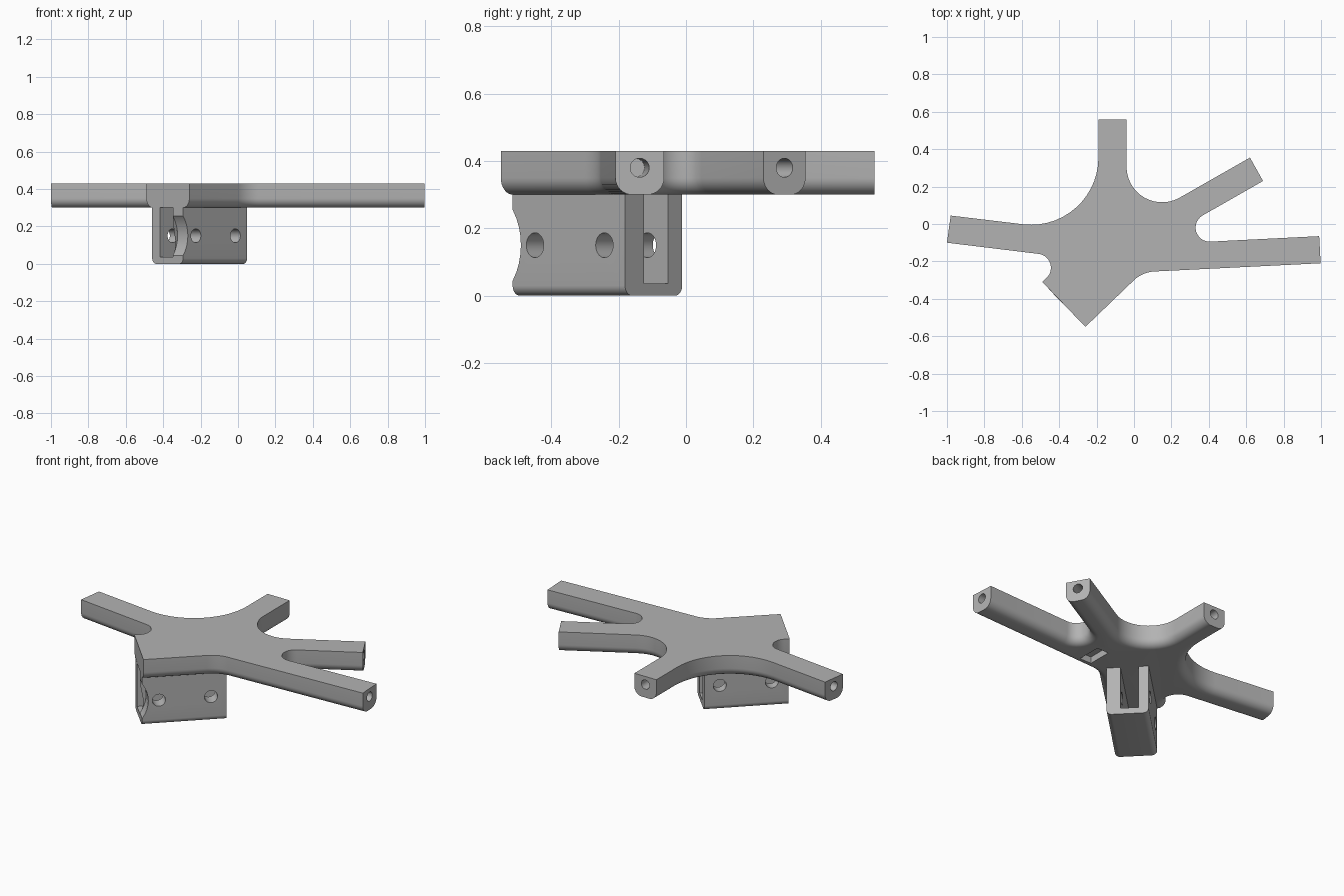
import bpy, bmesh
from math import radians, cos, sin, tan, atan2, pi
from mathutils import Vector, Matrix

cube = bpy.data.objects.get("Cube")
if cube:
    bpy.data.objects.remove(cube)

grey = bpy.data.materials.new("plain_grey")
grey.use_nodes = True
GREY = (0.45, 0.45, 0.45, 1)
grey.diffuse_color = GREY
grey.node_tree.nodes["Principled BSDF"].inputs["Base Color"].default_value = GREY


def rounded(corners, steps=14):
    """Outline from (x, y, radius) corners, each rounded by its radius."""
    pts = []
    for i, (x, y, r) in enumerate(corners):
        p = Vector((x, y))
        if not r:
            pts.append(p)
            continue
        a = (Vector(corners[i - 1][:2]) - p).normalized()
        b = (Vector(corners[(i + 1) % len(corners)][:2]) - p).normalized()
        half = a.angle(b) / 2
        centre = p + (a + b).normalized() * r / sin(half)
        start = p + a * r / tan(half) - centre
        end = p + b * r / tan(half) - centre
        turn = start.angle_signed(end)
        for k in range(steps + 1):
            t = -turn * k / steps
            pts.append(centre + Matrix.Rotation(t, 2) @ start)
    return pts


def make_object(name, bm, matrix=Matrix()):
    bmesh.ops.recalc_face_normals(bm, faces=bm.faces)
    mesh = bpy.data.meshes.new(name)
    bm.to_mesh(mesh)
    bm.free()
    mesh.transform(matrix)
    mesh.materials.append(grey)
    obj = bpy.data.objects.new(name, mesh)
    bpy.context.collection.objects.link(obj)
    return obj


def prism(points, low, high):
    bm = bmesh.new()
    face = bm.faces.new([bm.verts.new((p.x, p.y, low)) for p in points])
    top = bmesh.ops.extrude_face_region(bm, geom=[face])["geom"]
    bmesh.ops.translate(bm, vec=(0, 0, high - low),
                        verts=[v for v in top if isinstance(v, bmesh.types.BMVert)])
    return bm


def cylinder(name, centre, direction, radius, length):
    bm = bmesh.new()
    bmesh.ops.create_cone(bm, cap_ends=True, segments=40, radius1=radius,
                          radius2=radius, depth=length)
    turn = Vector(direction).to_track_quat("Z", "Y").to_matrix().to_4x4()
    return make_object(name, bm, Matrix.Translation(centre) @ turn)


def finish(obj, cutters):
    """Cut the holes, then shade."""
    bpy.ops.object.select_all(action="DESELECT")
    bpy.context.view_layer.objects.active = obj
    obj.select_set(True)
    for cutter in cutters:
        mod = obj.modifiers.new("cut", "BOOLEAN")
        mod.operation = "DIFFERENCE"
        mod.solver = "EXACT"
        mod.object = cutter
        bpy.ops.object.modifier_apply(modifier=mod.name)
        bpy.data.objects.remove(cutter)
    bpy.ops.object.shade_smooth_by_angle(angle=radians(30))


# Branching plate: each arm end is a pair of sharp corners
BOTTOM, TOP = 0.30, 0.43
outline = [
    (-0.26, -0.55, 0), (0.045, -0.257, 0.17),
    (0.998, -0.21, 0), (0.99, -0.065, 0), (0.094, -0.11, 0.075),
    (0.69, 0.23, 0), (0.62, 0.355, 0), (-0.04, -0.021, 0.19),
    (-0.04, 0.56, 0), (-0.19, 0.56, 0), (-0.19, -0.05, 0.36),
    (-0.98, 0.045, 0), (-1.0, -0.10, 0), (-0.353, -0.179, 0.075),
    (-0.49, -0.31, 0),
]
sharp = [Vector(c[:2]) for c in outline if not c[2]]
ends = [(sharp[i], sharp[i + 1]) for i in (1, 3, 5, 7)]
stub = (sharp[-1], sharp[0])

bm = prism(rounded(outline), BOTTOM, TOP)
end_middles = [(a + b) / 2 for a, b in ends + [stub]]
lower_edges = []
for e in bm.edges:
    middle = (e.verts[0].co + e.verts[1].co) / 2
    at_end = any((middle.xy - m).length < 0.01 for m in end_middles)
    if all(v.co.z < BOTTOM + 0.001 for v in e.verts) and not at_end:
        lower_edges.append(e)
bmesh.ops.bevel(bm, geom=lower_edges, offset=0.05, offset_type="OFFSET",
                segments=8, profile=0.5, affect="EDGES")
plate = make_object("branching_plate", bm)

# Bored holes in the four arm ends, and a shallow pocket underneath
cutters = []
for a, b in ends:
    middle = (a + b) / 2
    along = Vector((b.y - a.y, a.x - b.x, 0)).normalized()
    cutters.append(cylinder("arm_bore", middle.to_3d() + Vector((0, 0, 0.38)),
                            along, 0.028, 0.5))
bm = bmesh.new()
bmesh.ops.create_cube(bm, size=1)
cutters.append(make_object("pocket", bm, Matrix.Translation((0.19, -0.12, BOTTOM))
                           @ Matrix.Diagonal((0.08, 0.15, 0.08, 1))))
finish(plate, cutters)

# Channel bracket under the stub: local x across, y up, z along
LENGTH, HALF = 0.478, 0.1185
angle = radians(44.3)
u = Vector((cos(angle), sin(angle), 0))
across = Vector((-u.y, u.x, 0))
frame = Matrix((across, (0, 0, 1), u)).transposed().to_4x4()
frame.translation = (-0.376, -0.43, 0)
section = [
    (-HALF, 0, 0.03), (HALF, 0, 0.03), (HALF, 0.31, 0), (0.06, 0.31, 0),
    (0.06, 0.037, 0), (-0.04, 0.037, 0), (-0.04, 0.31, 0), (-HALF, 0.31, 0),
]
channel = make_object("channel_bracket", prism(rounded(section, 8), 0, LENGTH), frame)

# Bolt holes through both walls, and the curved notch in one wall end
cutters = [cylinder("bolt_hole", frame @ Vector((0, 0.15, d)), across, 0.037, 0.5)
           for d in (0.095, 0.39)]
cutters.append(cylinder("wall_notch", frame @ Vector((-0.1, 0.15, -0.14)),
                        across, 0.175, 0.12))
finish(channel, cutters)
